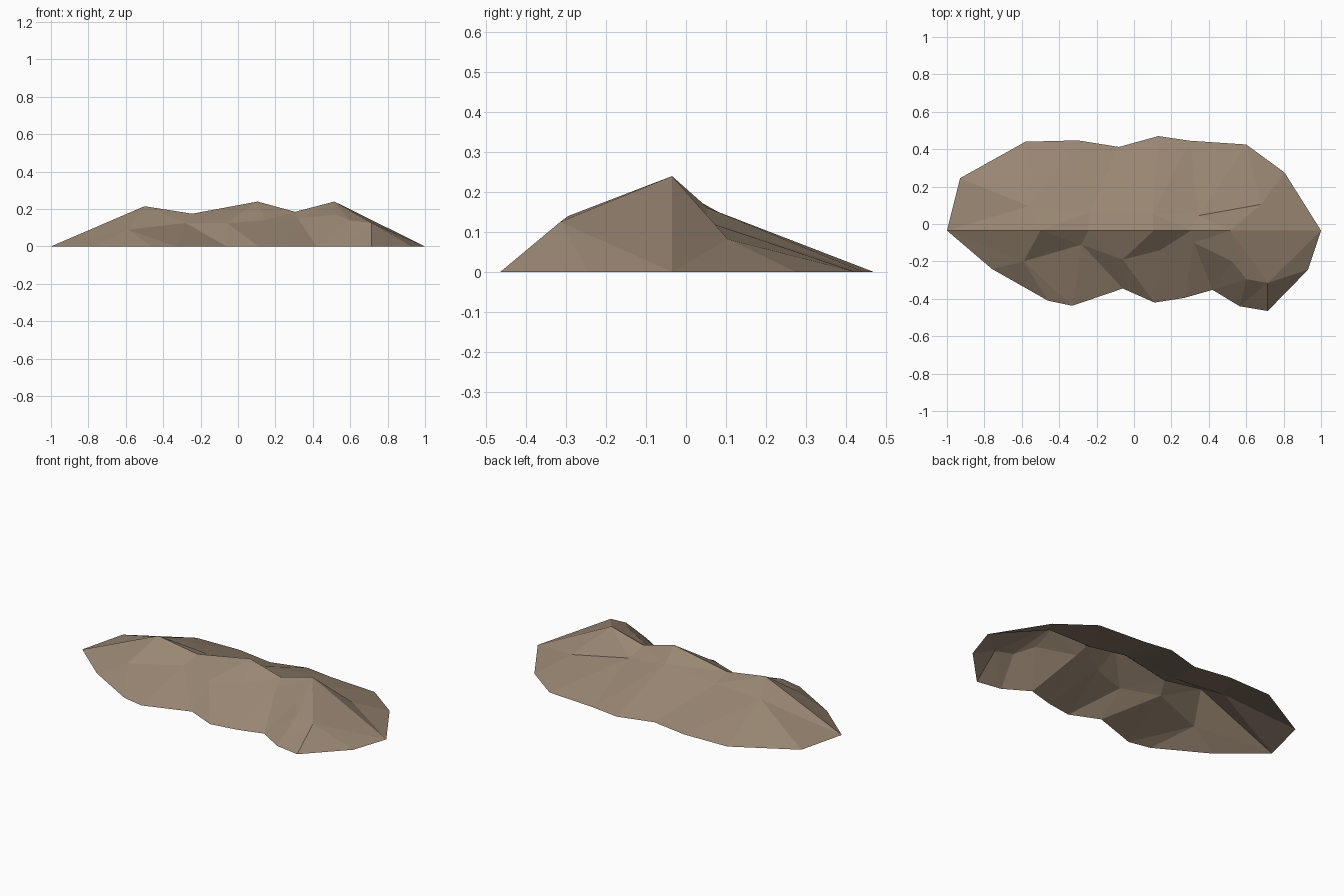
import bpy, bmesh
from mathutils import Vector

if "Cube" in bpy.data.objects:
    bpy.data.objects.remove(bpy.data.objects["Cube"])

rock = bpy.data.materials.new("brown rock")
rock.diffuse_color = (0.32, 0.24, 0.17, 1)
rock.use_nodes = True
rock.node_tree.nodes["Principled BSDF"].inputs["Base Color"].default_value = rock.diffuse_color

RIDGE_Y = -0.035
LEFT, RIGHT = (-1, RIDGE_Y, 0), (1, RIDGE_Y, 0)

# Crest line (x, z)
crest = [(-0.5, 0.215), (-0.245, 0.175), (0.105, 0.24), (0.305, 0.185), (0.515, 0.24)]
# Shoulder lines part way down each slope (x, y, z)
front_mid = [(-0.59, -0.2, 0.09), (-0.28, -0.11, 0.125), (-0.06, -0.19, 0.125),
             (0.14, -0.14, 0.14), (0.32, -0.1, 0.15), (0.525, -0.2, 0.17),
             (0.6, -0.295, 0.14), (0.715, -0.315, 0.125)]
back_mid = [(-0.56, 0.095, 0.142), (-0.24, 0.06, 0.14), (0.1, 0.055, 0.16),
            (0.345, 0.045, 0.128), (0.68, 0.105, 0.082)]
# Ground outlines (x, y)
front_base = [(-0.76, -0.24), (-0.46, -0.41), (-0.33, -0.437), (-0.06, -0.345),
              (0.11, -0.42), (0.27, -0.395), (0.42, -0.352), (0.565, -0.44),
              (0.715, -0.465), (0.93, -0.245)]
back_base = [(-0.93, 0.245), (-0.58, 0.44), (-0.3, 0.447), (-0.08, 0.412), (0.13, 0.47),
             (0.3, 0.445), (0.6, 0.425), (0.805, 0.275)]

bm = bmesh.new()
left, right = bm.verts.new(LEFT), bm.verts.new(RIGHT)


def row(points):
    """Vertices of one contour, ending in the two shared tips."""
    return [left] + [bm.verts.new(p) for p in points] + [right]


def stitch(a, b):
    """Fill between two contours with triangles, always taking the shorter diagonal."""
    i = j = 0
    while i < len(a) - 1 or j < len(b) - 1:
        step_a = j == len(b) - 1 or (
            i < len(a) - 1 and
            (a[i + 1].co - b[j].co).length < (b[j + 1].co - a[i].co).length)
        tri = (a[i], b[j], a[i + 1] if step_a else b[j + 1])
        i, j = (i + 1, j) if step_a else (i, j + 1)
        if len(set(tri)) == 3:
            face = bm.faces.new(tri)
            face.normal_update()
            if face.normal.z < 0:
                face.normal_flip()


# Open-bottomed shell: crest to shoulder to ground on both sides
top = row([(x, RIDGE_Y, z) for x, z in crest])
for mid, base in ((front_mid, front_base), (back_mid, back_base)):
    shoulder = row(mid)
    stitch(top, shoulder)
    stitch(shoulder, row([(x, y, 0) for x, y in base]))

mesh = bpy.data.meshes.new("mountain_ridge")
bm.to_mesh(mesh)
bm.free()
mesh.materials.append(rock)
ridge = bpy.data.objects.new("mountain_ridge", mesh)
bpy.context.collection.objects.link(ridge)
